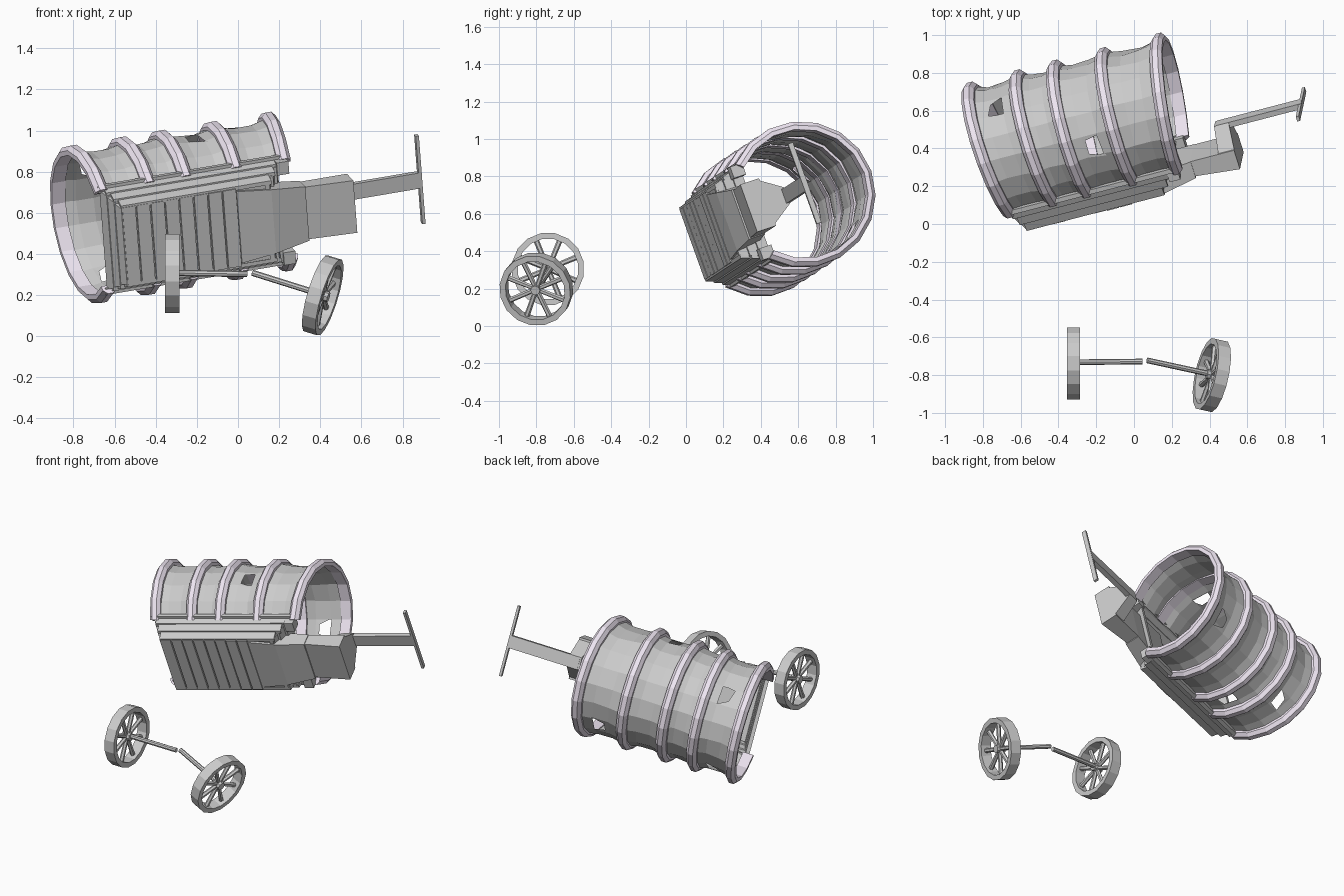
import bpy, bmesh, math, random
from mathutils import Vector, Matrix

if "Cube" in bpy.data.objects:
    bpy.data.objects.remove(bpy.data.objects["Cube"])

random.seed(4)

# Tipped wagon frame: x = length, y = width, z = wagon "up"; origin at the hoop centre
L = Vector((.955, .248, .162)).normalized()
W = Vector((.085, .34, -.936))
W = (W - L * W.dot(L)).normalized()
U = L.cross(W)
TILT = Matrix.Translation((-.315, .489, .617)) @ Matrix((L, W, U)).transposed().to_4x4()

lilac = bpy.data.materials.new("pale_lilac")
lilac.diffuse_color = (.86, .79, .89, 1)
lilac.use_nodes = True
lilac.node_tree.nodes["Principled BSDF"].inputs["Base Color"].default_value = lilac.diffuse_color


def finish(name, bm, mat=None, m=TILT):
    bmesh.ops.recalc_face_normals(bm, faces=bm.faces)
    me = bpy.data.meshes.new(name)
    bm.to_mesh(me)
    bm.free()
    me.transform(m)
    ob = bpy.data.objects.new(name, me)
    bpy.context.collection.objects.link(ob)
    if mat:
        me.materials.append(mat)
    return ob


def loft(bm, rings, closed=True, caps=True, loop=False):
    """Skin a series of equal-length sections."""
    vs = [[bm.verts.new(p) for p in r] for r in rings]
    n = len(vs[0])
    pairs = list(zip(vs, vs[1:])) + ([(vs[-1], vs[0])] if loop else [])
    for a, b in pairs:
        for i in range(n if closed else n - 1):
            j = (i + 1) % n
            bm.faces.new((a[i], a[j], b[j], b[i]))
    if caps and closed and not loop:
        bm.faces.new(vs[0])
        bm.faces.new(vs[-1])


def rect(x, w0, w1, u0, u1):
    return [(x, w0, u0), (x, w1, u0), (x, w1, u1), (x, w0, u1)]


def box(bm, x0, x1, w0, w1, u0, u1):
    loft(bm, [rect(x0, w0, w1, u0, u1), rect(x1, w0, w1, u0, u1)])


def flat(w, u, x0, x1):
    return [(x0, -w, u), (x1, -w, u), (x1, w, u), (x0, w, u)]


# Floor: slab with cross planks underneath
bm = bmesh.new()
box(bm, -.36, .39, -.195, .195, -.39, -.365)
for i in range(8):
    x = -.365 + i * .073
    d = random.uniform(0, .006)
    box(bm, x, x + .066, -.2, .2, -.402 - d, -.385)
finish("floor_planks", bm)

# Flared side boards, three per side, plus the top rail
bm = bmesh.new()
for s in (-1, 1):
    for k in range(3):
        w, u = .19 + .022 * k, -.40 + .048 * k
        sec = [(s * w, u), (s * (w + .02), u), (s * (w + .036), u + .052), (s * (w + .016), u + .052)]
        loft(bm, [[(-.37 - .022 * k, *p) for p in sec], [(.395 + .035 * k, *p) for p in sec]])
    a, b = sorted((s * .245, s * .28))
    box(bm, -.445, .51, a, b, -.27, -.245)
finish("side_boards", bm)

# End boards, leaning outward
bm = bmesh.new()
for s, x0, step in ((-1, .345, .022), (1, .36, .033)):
    for k in range(3):
        x, u, w = x0 + step * k, -.40 + .046 * k, .195 + .022 * k
        lo = sorted((s * x, s * (x + .025)))
        hi = sorted((s * (x + .02), s * (x + .045)))
        loft(bm, [flat(w, u, *lo), flat(w + .016, u + .05, *hi)])
finish("end_boards", bm)

# Corner blocks under the front rail
bm = bmesh.new()
for s in (-1, 1):
    a, b = sorted((s * .2, s * .265))
    box(bm, .45, .51, a, b, -.32, -.25)
finish("corner_blocks", bm)

# Hitch: tapered plate, arm and riser
bm = bmesh.new()
loft(bm, [rect(.215, -.185, .185, -.405, -.30), rect(.39, -.165, .165, -.405, -.29),
          rect(.57, -.14, .14, -.375, -.28)])
loft(bm, [rect(.565, -.135, .135, -.365, -.28), rect(.81, -.135, .135, -.39, -.28)])
loft(bm, [flat(.135, -.30, .72, .81), flat(.04, -.155, .73, .81)])
finish("hitch", bm)

# Pole and crossbar
bm = bmesh.new()
box(bm, .74, 1.21, -.04, .04, -.183, -.153)
finish("pole", bm)
bm = bmesh.new()
box(bm, 1.197, 1.213, -.23, .225, -.183, -.155)
finish("pole_crossbar", bm)

# Hoops, fanned: the rear one leans back and the front one forward
END, SEGS, BASE = math.radians(137), 14, -.27
HOOPS = [(-.425, -.085), (-.185, -.05), (.003, -.02), (.258, 0), (.502, .1)]
angles = [-END + 2 * END * i / SEGS for i in range(SEGS + 1)]
profile = [(-.034, .348), (-.034, .372), (-.015, .393), (.015, .393), (.034, .372), (.034, .348)]


def on_hoop(x, lean, r, a):
    u = r * math.cos(a)
    return (x + lean * (u - BASE), r * math.sin(a), u)


for n, (x, lean) in enumerate(HOOPS):
    bm = bmesh.new()
    loft(bm, [[on_hoop(x + dx, lean, r, a) for dx, r in profile] for a in angles])
    finish(f"hoop_{n + 1}", bm, lilac)

# Cloth cover, sagging between the hoops, with torn holes
bm = bmesh.new()
stations = []
for (a, la), (b, lb) in zip(HOOPS, HOOPS[1:]):
    for t, r in ((0, .364), (.33, .346), (.67, .346)):
        stations.append((a + (b - a) * t, la + (lb - la) * t, r))
stations.append((*HOOPS[-1], .364))
loft(bm, [[on_hoop(x, lean, r + random.uniform(-.005, .005), a) for a in angles]
          for x, lean, r in stations], closed=False)
bm.faces.ensure_lookup_table()
holes = [bm.faces[i * SEGS + j] for i, j in ((1, 5), (1, 10), (7, 2), (10, 9), (4, 12))]
bmesh.ops.inset_individual(bm, faces=holes, thickness=.03)
for f in holes:  # ragged edges
    c = f.calc_center_median()
    for v in f.verts:
        v.co = c + (v.co - c) * random.uniform(.4, 1.3)
bmesh.ops.delete(bm, geom=holes, context='FACES')
finish("cloth_cover", bm)


# Detached wheels, each with a broken axle half
def cyl(bm, p, q, r0, r1, n):
    p, q = Vector(p), Vector(q)
    d = q - p
    m = Matrix.Translation((p + q) / 2) @ d.to_track_quat('Z', 'Y').to_matrix().to_4x4()
    bmesh.ops.create_cone(bm, cap_ends=True, segments=n, radius1=r0, radius2=r1, depth=d.length, matrix=m)


def wheel(name, centre, axis, axle_a, axle_b):
    m = Matrix.Translation(centre) @ Vector(axis).to_track_quat('X', 'Z').to_matrix().to_4x4()
    bm = bmesh.new()
    n = 16
    loft(bm, [[(x, r * math.sin(t), r * math.cos(t)) for x, r in
               ((-.035, .163), (-.035, .195), (.035, .195), (.035, .163))]
              for t in (2 * math.pi * (i + .5) / n for i in range(n))], loop=True)
    for i in range(8):
        t = math.pi * (i + .5) / 4
        d = Vector((0, math.sin(t), math.cos(t)))
        cyl(bm, d * .01, d * .17, .013, .015, 6)
    cyl(bm, (-.03, 0, 0), (.03, 0, 0), .026, .026, 8)
    finish(name, bm, m=m)
    bm = bmesh.new()
    cyl(bm, axle_a, axle_b, .015, .015, 8)
    finish(name + "_axle", bm, m=Matrix())


wheel("left_wheel", (-.32, -.738, .305), (1, 0, 0), (-.33, -.732, .308), (.045, -.728, .302))
wheel("right_wheel", (.412, -.80, .198), (.935, -.21, -.285), (.07, -.722, .308), (.43, -.80, .195))
